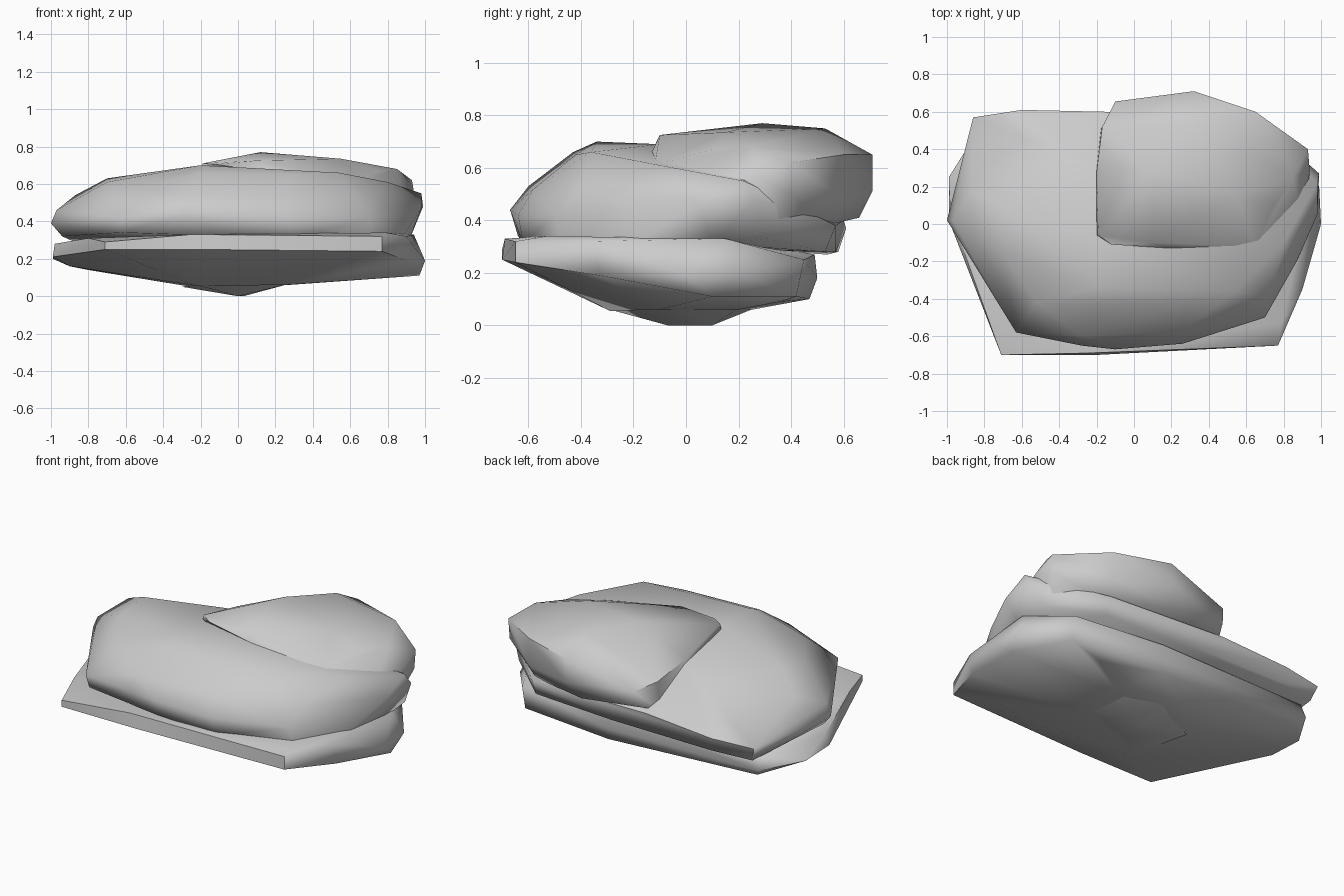
import bpy, bmesh, math


def slab(name, points, angle=60):
    """Chipped stone layer: hull of a few corners, smooth with sharp breaks."""
    bm = bmesh.new()
    for p in points:
        bm.verts.new(p)
    res = bmesh.ops.convex_hull(bm, input=bm.verts[:])
    junk = {g for g in res["geom_interior"] + res["geom_unused"]
            if isinstance(g, bmesh.types.BMVert)}
    bmesh.ops.delete(bm, geom=list(junk), context='VERTS')
    bmesh.ops.recalc_face_normals(bm, faces=bm.faces[:])
    me = bpy.data.meshes.new(name)
    bm.to_mesh(me)
    bm.free()
    ob = bpy.data.objects.new(name, me)
    bpy.context.collection.objects.link(ob)
    bpy.ops.object.select_all(action='DESELECT')
    bpy.context.view_layer.objects.active = ob
    ob.select_set(True)
    bpy.ops.object.shade_smooth_by_angle(angle=math.radians(angle))
    return ob


# Bottom layer: shallow underside, thin front lip
slab("lower_slab", [
    (-0.22, -0.29, 0.055), (-0.25, 0.20, 0.05), (0.25, -0.1, 0.06),
    (0.27, 0.20, 0.06), (0.55, 0.36, 0.09), (0.80, 0.42, 0.11),
    (-0.71, -0.70, 0.25), (-0.20, -0.70, 0.25), (0.77, -0.65, 0.24),
    (-0.71, -0.70, 0.29), (-0.25, -0.69, 0.33), (0.77, -0.65, 0.32),
    (0.79, -0.53, 0.34), (0.90, -0.35, 0.32), (0.90, -0.33, 0.19),
    (0.97, 0.10, 0.11), (1.0, 0.0, 0.19), (0.99, 0.20, 0.20),
    (0.94, 0.15, 0.33), (0.80, 0.45, 0.25), (0.2, 0.47, 0.10),
    (0.2, 0.50, 0.18), (0.2, 0.49, 0.27), (-0.80, 0.45, 0.14),
    (-0.84, 0.49, 0.19), (-0.82, 0.47, 0.27), (-0.90, 0.20, 0.16),
    (-0.99, 0.25, 0.20), (-0.99, 0.02, 0.21), (-0.98, 0.05, 0.28),
    (-0.80, -0.45, 0.31),
])

# Small nub the stone rests on
slab("base_nub", [
    (0, -0.07, 0), (0.03, 0.10, 0), (-0.22, -0.29, 0.06), (-0.3, 0.1, 0.05),
    (0.27, -0.05, 0.065), (0.25, 0.2, 0.065), (0.0, 0.25, 0.06),
    (0, 0, 0.12),
])

# Middle layer: high rounded front, sloping to a thin back edge
slab("middle_slab", [
    (-0.63, -0.58, 0.42), (-0.28, -0.65, 0.44), (-0.10, -0.67, 0.44),
    (0.26, -0.64, 0.42), (0.70, -0.50, 0.42), (0.87, -0.20, 0.44),
    (-0.62, -0.56, 0.34), (-0.10, -0.64, 0.34), (0.30, -0.62, 0.31),
    (0.71, -0.48, 0.32), (0.88, -0.18, 0.32), (0.92, 0.10, 0.31),
    (-0.28, -0.60, 0.53), (0.25, -0.58, 0.52), (-0.52, -0.42, 0.58),
    (-0.20, -0.43, 0.66), (-0.20, -0.34, 0.70), (0.30, -0.42, 0.65),
    (0.54, -0.36, 0.66), (0.80, -0.10, 0.61), (0.72, -0.40, 0.53),
    (-0.70, 0.08, 0.63), (-0.70, -0.15, 0.61), (-0.87, 0.18, 0.54),
    (-0.97, 0.02, 0.46), (-1.0, 0.02, 0.39), (-0.94, 0.0, 0.32),
    (-0.86, 0.57, 0.36), (-0.83, 0.54, 0.27), (-0.60, 0.61, 0.37),
    (-0.58, 0.58, 0.28), (-0.15, 0.60, 0.40), (0.10, 0.57, 0.28),
    (-0.20, -0.10, 0.69), (0.98, 0.22, 0.55), (0.99, 0.27, 0.48),
    (0.92, 0.31, 0.33), (0.98, 0.05, 0.47), (0.65, 0.57, 0.38),
    (0.65, 0.53, 0.28), (-0.20, 0.30, 0.60),
])

# Top layer: lump on the back right, flush with the slope on its left
slab("upper_lump", [
    (-0.20, -0.06, 0.67), (-0.19, -0.06, 0.71), (-0.12, -0.11, 0.705),
    (0.20, -0.13, 0.66), (0.65, -0.12, 0.61), (0.10, -0.10, 0.725),
    (0.12, 0.29, 0.77), (0.55, 0.15, 0.735), (0.30, 0.53, 0.75),
    (0.85, 0.25, 0.68), (0.75, 0.10, 0.67), (0.93, 0.40, 0.62),
    (0.94, 0.28, 0.56), (0.92, 0.40, 0.50), (0.65, 0.60, 0.65),
    (0.65, 0.60, 0.48), (0.32, 0.71, 0.65), (0.32, 0.71, 0.51),
    (0.25, 0.66, 0.41), (-0.10, 0.655, 0.54), (-0.10, 0.65, 0.45),
    (-0.17, 0.52, 0.57), (-0.18, 0.50, 0.39), (0.65, 0.53, 0.38),
    (-0.20, 0.28, 0.63), (0.88, 0.34, 0.38), (0.90, 0.0, 0.45),
])
